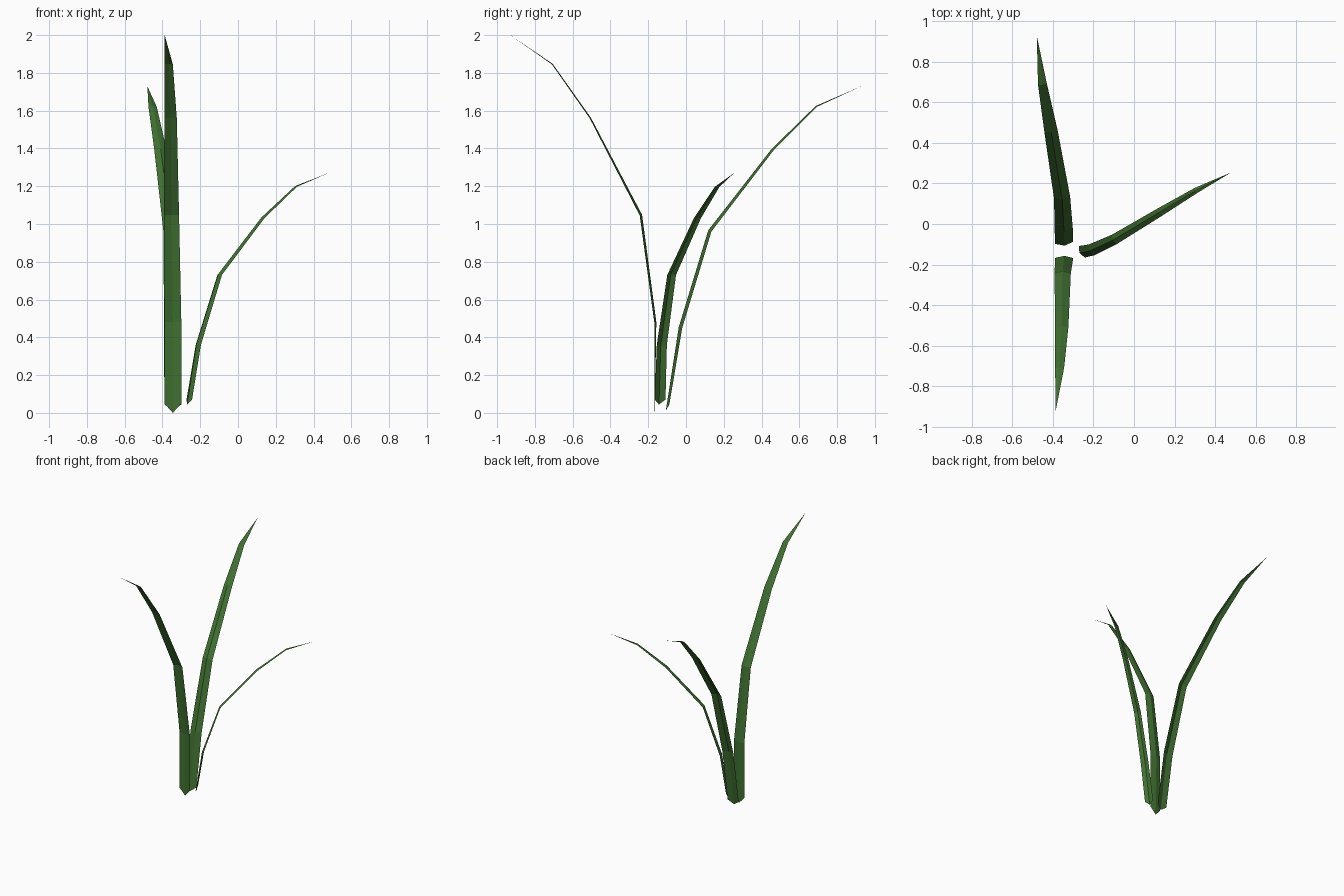
import bpy
from mathutils import Vector

if "Cube" in bpy.data.objects:
    bpy.data.objects.remove(bpy.data.objects["Cube"])

green = bpy.data.materials.new("leaf_green")
green.diffuse_color = (0.05, 0.16, 0.03, 1)
green.use_nodes = True
green.node_tree.nodes["Principled BSDF"].inputs["Base Color"].default_value = green.diffuse_color


def blade(name, path, side, halves, depths, drop):
    """Folded leaf: edge midpoints, raised centre crease, pointed root and tip."""
    side = Vector(side).normalized()
    pts = [Vector(p) for p in path]
    verts, faces = [], []
    for i, p in enumerate(pts[:-1]):
        tangent = (pts[i + 1] - pts[max(i - 1, 0)]).normalized()
        up = side.cross(tangent).normalized()
        ridge = p + up * depths[i]
        if i == 0:
            ridge.z -= drop
        verts += [p - side * halves[i], ridge, p + side * halves[i]]
    verts.append(pts[-1])
    rows = len(pts) - 1
    for i in range(rows - 1):
        a, b = 3 * i, 3 * i + 3
        faces += [(a, a + 1, b + 1, b), (a + 1, a + 2, b + 2, b + 1)]
    a, tip = 3 * (rows - 1), 3 * rows
    faces += [(a, a + 1, tip), (a + 1, a + 2, tip)]
    mesh = bpy.data.meshes.new(name)
    mesh.from_pydata([v[:] for v in verts], [], faces)
    mesh.materials.append(green)
    obj = bpy.data.objects.new(name, mesh)
    bpy.context.collection.objects.link(obj)


# Tall leaf leaning to the front
blade("front_leaf",
      [(-.345, -.168, .05), (-.345, -.168, .48), (-.352, -.245, 1.045),
       (-.357, -.51, 1.56), (-.367, -.71, 1.845), (-.388, -.93, 2.0)],
      (-1, 0, 0), [.045, .045, .04, .033, .022], [.003, .011, .013, .007, .005], .05)

# Middle leaf leaning to the back
blade("back_leaf",
      [(-.345, -.093, .045), (-.347, -.025, .45), (-.355, .13, .96),
       (-.41, .46, 1.39), (-.452, .69, 1.62), (-.48, .93, 1.73)],
      (.99, .11, 0), [.045, .045, .04, .033, .022], [.014, .014, .014, .01, .006], .035)

# Short leaf leaning to the right
blade("right_leaf",
      [(-.258, -.137, .07), (-.21, -.128, .36), (-.097, -.076, .73),
       (.13, .06, 1.03), (.305, .165, 1.197), (.48, .255, 1.27)],
      (.46, -.89, 0), [.032, .03, .026, .021, .014], [.013, .012, .01, .008, .005], .028)
